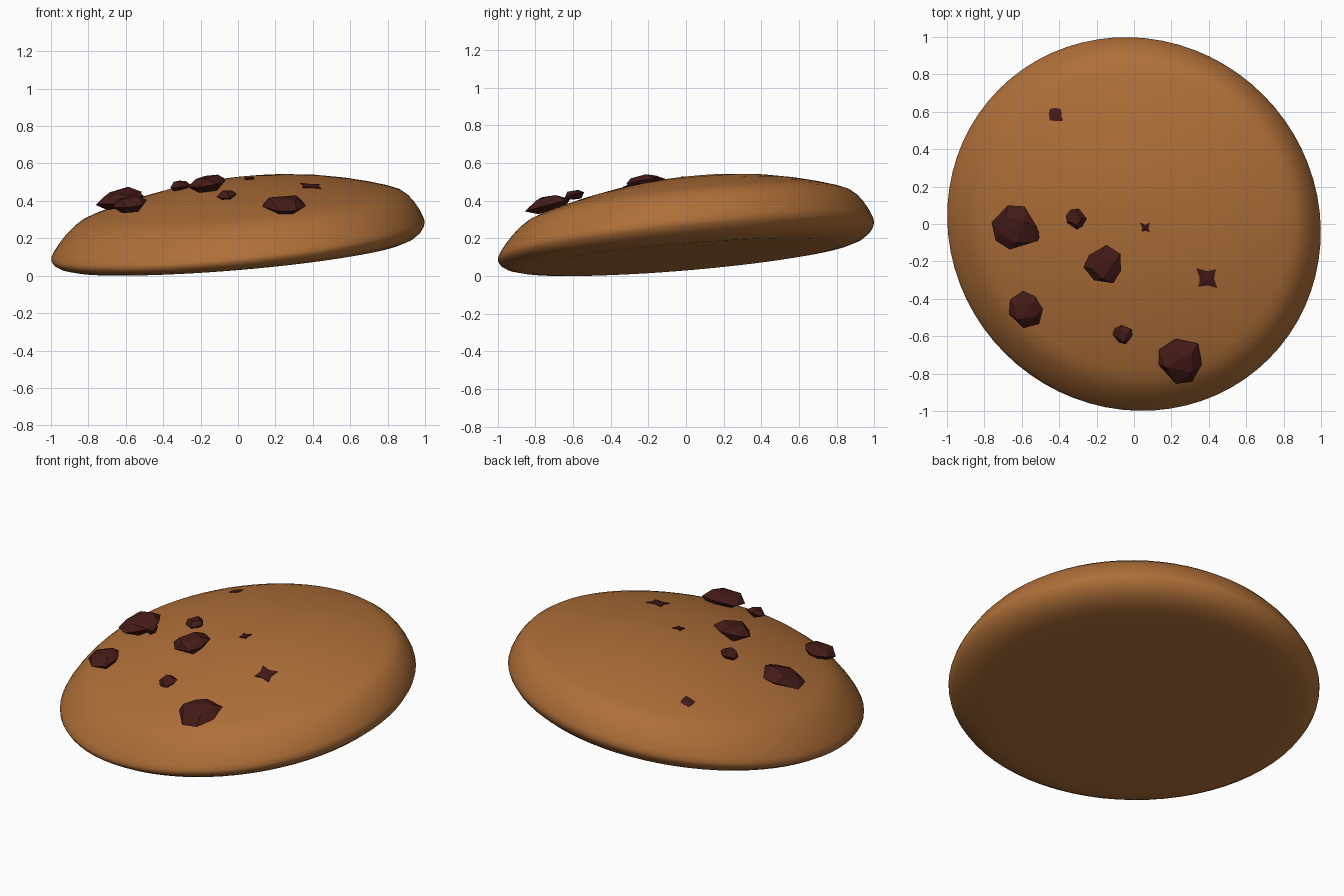
import bpy, bmesh, math, random
from mathutils import Vector

if "Cube" in bpy.data.objects:
    bpy.data.objects.remove(bpy.data.objects["Cube"])

random.seed(4)
TILT = 0.1


def material(name, rgb):
    m = bpy.data.materials.new(name)
    m.diffuse_color = (*rgb, 1)
    m.use_nodes = True
    m.node_tree.nodes["Principled BSDF"].inputs["Base Color"].default_value = m.diffuse_color
    return m


dough = material("dough", (0.43, 0.16, 0.04))
chocolate = material("chocolate", (0.058, 0.011, 0.009))


def finish(bm, name, mat, smooth):
    bmesh.ops.recalc_face_normals(bm, faces=bm.faces[:])
    for f in bm.faces:
        f.smooth = smooth
    me = bpy.data.meshes.new(name)
    bm.to_mesh(me)
    bm.free()
    me.materials.append(mat)
    ob = bpy.data.objects.new(name, me)
    bpy.context.collection.objects.link(ob)
    return ob


# Cookie body: turned profile, then leaned so the back right rides higher
profile = [(0, .525), (.15, .521), (.3, .507), (.45, .485), (.6, .453), (.72, .421),
           (.81, .393), (.86, .373), (.9, .343), (.935, .306), (.965, .265),
           (.99, .222), (1, .195), (.997, .177), (.982, .153), (.95, .13),
           (.9, .114), (.84, .107), (.6, .105), (0, .105)]
bm = bmesh.new()
verts = [bm.verts.new((r, 0, z)) for r, z in profile]
edges = [bm.edges.new(p) for p in zip(verts, verts[1:])]
bmesh.ops.spin(bm, geom=verts + edges, cent=(0, 0, 0), axis=(0, 0, 1),
               angle=math.tau, steps=72, use_duplicate=False)
bmesh.ops.remove_doubles(bm, verts=bm.verts[:], dist=0.0005)
for v in bm.verts:
    x, y, z = v.co
    lean = 0.1 * (z - 0.195)
    tilt = TILT - max(0, .195 - z) / .09 * .014      # underside tilts a little less
    along, across = (x + y) / 2 * .977, (x - y) / 2 * 1.02   # slightly oval plan
    px, py = along + across, along - across
    v.co = (px + lean, py + lean, z + tilt * (px + py))
low = min(v.co.z for v in bm.verts)
bmesh.ops.translate(bm, verts=bm.verts[:], vec=(0, 0, -low))
finish(bm, "cookie_body", dough, True)


def seat(x, y, follow=1.0):
    """Point, normal and rotation of the cookie top at x, y."""
    lx, ly = x - .03, y - .03
    z = .525 - low - .2 * (lx * lx + ly * ly) + TILT * (lx + ly)
    n = Vector((.4 * lx * follow - TILT, .4 * ly * follow - TILT, 1)).normalized()
    return Vector((x, y, z)), n, Vector((0, 0, 1)).rotation_difference(n)


# Faceted chocolate chunks resting on the top: x, y, radius, half height, lift
chunks = [(-.64, -.02, .122, .042, .055), (-.54, -.06, .04, .025, .03),
          (-.31, .03, .056, .026, .018), (-.16, -.22, .104, .04, .033),
          (-.58, -.46, .1, .04, .1), (-.06, -.59, .054, .024, .06),
          (.25, -.73, .125, .045, .038)]
for i, (x, y, r, h, lift) in enumerate(chunks):
    p, n, q = seat(x, y, .5)
    bm = bmesh.new()
    for level, scale, count in ((-.9, .6, 4), (0, 1, 7), (.9, .62, 4)):
        start = random.uniform(0, 1)
        for k in range(count):
            a = start + math.tau * (k + random.uniform(-.2, .2)) / count
            s = r * scale * random.uniform(.92, 1.08)
            z = h * (level + random.uniform(-.25, .25))
            bm.verts.new(p + Vector((0, 0, lift))
                         + q @ Vector((s * math.cos(a), s * math.sin(a), z)))
    bmesh.ops.convex_hull(bm, input=bm.verts[:])
    loose = [v for v in bm.verts if not v.link_faces]
    bmesh.ops.delete(bm, geom=loose, context='VERTS')
    finish(bm, f"chocolate_chunk_{i + 1}", chocolate, False)

# Nearly buried chunks: only a small star-shaped patch shows
patches = [(-.42, .585, .05, .7), (.06, -.02, .036, .45), (.39, -.29, .076, .5)]
for i, (x, y, r, inner) in enumerate(patches):
    p, n, q = seat(x, y)
    bm = bmesh.new()
    rim = []
    for k in range(8):
        a = math.tau * k / 8 + .8
        s = r * (inner if k % 2 else random.uniform(.8, 1.05))
        rim.append(Vector((s * math.cos(a), s * math.sin(a), 0)))
    bottom, high = ([bm.verts.new(p + q @ (c + Vector((0, 0, z)))) for c in rim]
                    for z in (-.03, .005))
    top = bm.verts.new(p + n * .012)
    bm.faces.new(bottom[::-1])
    for k in range(8):
        j = (k + 1) % 8
        bm.faces.new((bottom[k], bottom[j], high[j], high[k]))
        bm.faces.new((high[k], high[j], top))
    finish(bm, f"buried_chunk_{i + 1}", chocolate, False)
